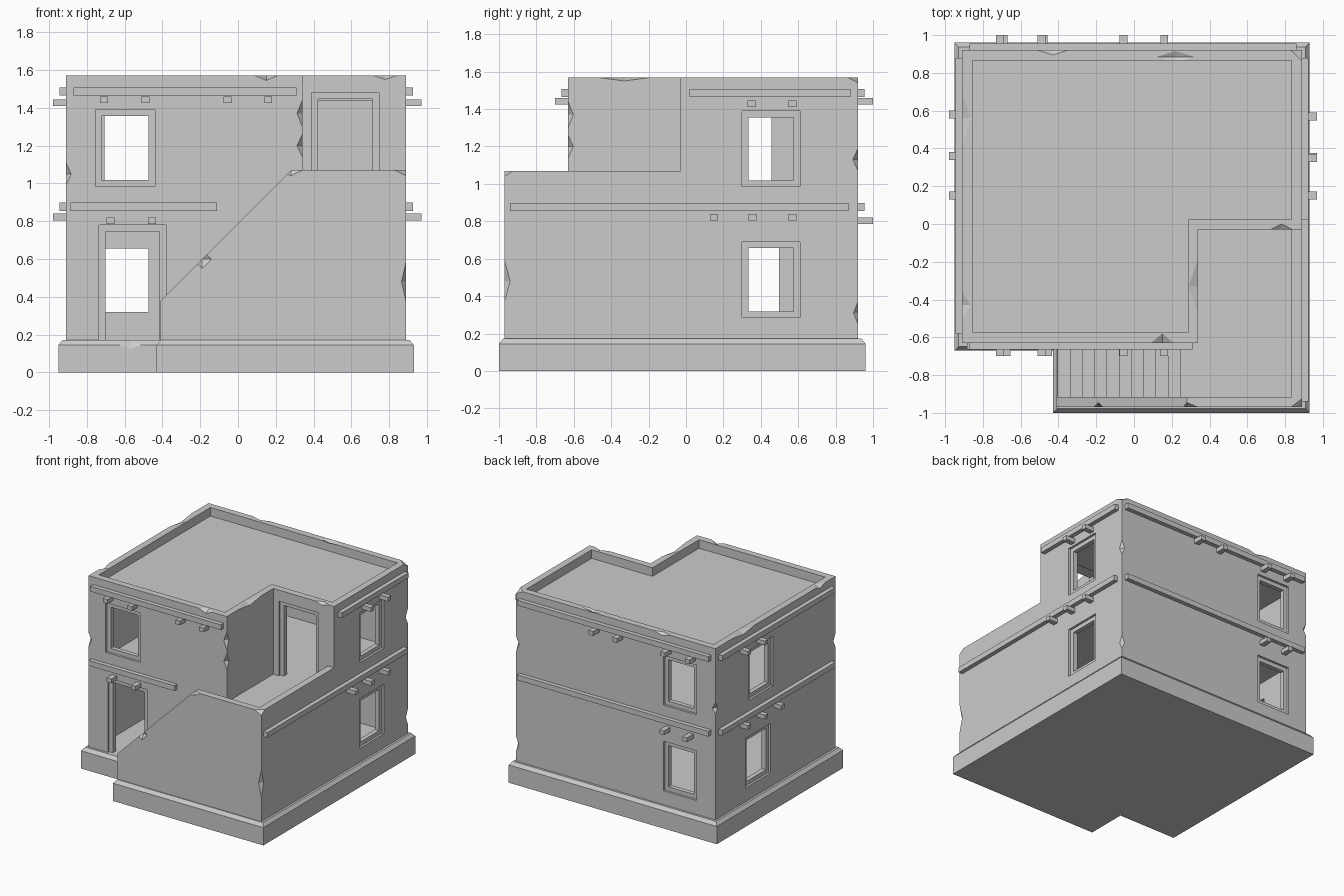
import bpy, bmesh

if "Cube" in bpy.data.objects:
    bpy.data.objects.remove(bpy.data.objects["Cube"])

X0, X1, Y0, Y1 = -0.91, 0.89, -0.63, 0.92      # main outer wall planes
STAIR_Y, MID, TOP, T = -0.97, 0.87, 1.57, 0.055


def finish(name, bm):
    bmesh.ops.recalc_face_normals(bm, faces=bm.faces)
    me = bpy.data.meshes.new(name)
    bm.to_mesh(me)
    bm.free()
    ob = bpy.data.objects.new(name, me)
    bpy.context.collection.objects.link(ob)
    return ob


def loft(name, rings):
    """Closed solid through matching rings of 3D points."""
    bm = bmesh.new()
    vs = [[bm.verts.new(p) for p in r] for r in rings]
    n = len(rings[0])
    for a, b in zip(vs, vs[1:]):
        for i in range(n):
            j = (i + 1) % n
            bm.faces.new((a[i], a[j], b[j], b[i]))
    bm.faces.new(vs[0][::-1])
    bm.faces.new(vs[-1])
    return finish(name, bm)


def prism(name, pts, z0, z1):
    return loft(name, [[(x, y, z) for x, y in pts] for z in (z0, z1)])


def wall_profile(name, pts, y0, y1):
    return loft(name, [[(x, y, z) for x, z in pts] for y in (y0, y1)])


def box(name, x0, x1, y0, y1, z0, z1):
    return prism(name, [(x0, y0), (x1, y0), (x1, y1), (x0, y1)], z0, z1)


def cut(ob, cutter):
    m = ob.modifiers.new("cut", 'BOOLEAN')
    m.object, m.operation, m.solver = cutter, 'DIFFERENCE', 'EXACT'
    bpy.context.view_layer.objects.active = ob
    bpy.ops.object.modifier_apply(modifier=m.name)
    bpy.data.objects.remove(cutter, do_unlink=True)


def side_box(name, side, a, b, near, far, z0, z1):
    """Box on a wall: a..b along it, near..far measured outward from it."""
    if side in ('front', 'back', 'terrace'):
        p, s = {'front': (Y0, -1), 'back': (Y1, 1), 'terrace': (-0.03, -1)}[side]
        lo, hi = sorted((p + s * near, p + s * far))
        return box(name, a, b, lo, hi, z0, z1)
    p, s = (X0, -1) if side == 'left' else (X1, 1)
    lo, hi = sorted((p + s * near, p + s * far))
    return box(name, lo, hi, a, b, z0, z1)


def opening(ob, side, a, b, z0, z1, door=False):
    """Shallow recessed frame, then the opening through the wall."""
    f = 0.034
    cut(ob, side_box("cutter", side, a, b, -0.018, 0.05, z0, z1))
    cut(ob, side_box("cutter", side, a + f, b - f, -0.12, 0.05,
                     z0 if door else z0 + f, z1 - f))


def chip(ob, c, size):
    """Diamond-shaped nick out of an edge."""
    bm = bmesh.new()
    for i in range(3):
        for s in (-1, 1):
            p = list(c)
            p[i] += s * size[i]
            bm.verts.new(p)
    bmesh.ops.convex_hull(bm, input=bm.verts)
    cut(ob, finish("cutter", bm))


# Plinth with a chamfered top
def plinth_outline(d):
    return [(-.95 + d, -.67 + d), (-.43 + d, -.67 + d), (-.43 + d, -1 + d),
            (.93 - d, -1 + d), (.93 - d, .96 - d), (-.95 + d, .96 - d)]


plinth = loft("plinth", [[(x, y, z) for x, y in plinth_outline(d)]
                         for z, d in ((0, 0), (.145, 0), (.172, .022))])
chip(plinth, (-.57, -.67, .175), (.14, .03, .05))

# Lower storey, hollow
lower = box("lower_storey", X0, X1, Y0, Y1, .17, MID)
cut(lower, box("cutter", X0 + T, X1 - T, Y0 + T, Y1 - T, .1, .80))
opening(lower, 'front', -.735, -.38, .1, .78, True)
opening(lower, 'back', -.74, -.44, .285, .69)
opening(lower, 'right', .30, .61, .285, .69)
opening(lower, 'left', .21, .53, .285, .69)
chip(lower, (X1, Y1, .31), (.025, .025, .06))


# Upper storey, L-shaped and hollow, with a sunken roof
def upper_outline(d):
    return [(X0 + d, Y0 + d), (.34 - d, Y0 + d), (.34 - d, -.03 + d),
            (X1 - d, -.03 + d), (X1 - d, Y1 - d), (X0 + d, Y1 - d)]


upper = prism("upper_storey", upper_outline(0), MID, TOP)
cut(upper, prism("cutter", upper_outline(T), .8, 1.44))
cut(upper, prism("cutter", upper_outline(T), 1.50, 1.7))
opening(upper, 'terrace', .39, .745, .8, 1.48, True)
opening(upper, 'front', -.755, -.44, .985, 1.39)
opening(upper, 'back', -.74, -.44, .985, 1.39)
opening(upper, 'right', .30, .61, .985, 1.39)
opening(upper, 'left', .18, .49, .985, 1.39)
for x, y, z, l in ((X0, Y0, 1.05, .06), (.34, Y0, 1.37, .07), (.34, Y0, 1.2, .06),
                   (X1, Y1, 1.13, .06), (X0, Y1, 1.08, .05)):
    chip(upper, (x, y, z), (.028, .028, l))
for c, s in (((X0, .56, TOP), (.045, .14, .02)), ((X0, -.43, TOP), (.045, .07, .02)),
             ((.15, Y0, TOP), (.06, .05, .025)), ((.34, -.33, TOP), (.05, .15, .02)),
             ((.22, .885, TOP), (.1, .03, .015)), ((-.43, Y1, TOP), (.08, .025, .02)),
             ((.78, -.03, TOP), (.06, .03, .02)), ((X1, Y1, TOP), (.06, .06, .03))):
    chip(upper, c, s)

# Stairs rising to the terrace floor
N, RUN, RISE = 11, .065, .70 / 11
steps = [(X1, .17), (-.405, .17)]
for i in range(N):
    x = -.405 + RUN * i
    z = .17 + RISE * (i + 1)
    steps += [(x, z), (x + RUN if i < N - 1 else X1, z)]
wall_profile("stairs", steps, STAIR_Y + T, Y0)

# Sloping outer wall of the stairs
stair_wall = wall_profile("stair_wall", [(-.41, .17), (X1, .17), (X1, 1.07),
                                         (.28, 1.07), (-.41, .38)],
                          STAIR_Y, STAIR_Y + T)
chip(stair_wall, (X1, STAIR_Y, .48), (.025, .03, .11))
chip(stair_wall, (X1, STAIR_Y, 1.07), (.06, .045, .03))
chip(stair_wall, (.28, STAIR_Y, 1.07), (.06, .025, .03))
chip(stair_wall, (-.19, STAIR_Y, .6), (.05, .025, .05))

# Terrace side: wall under the floor edge is the stair block, parapet above
box("terrace_parapet", X1 - T, X1, STAIR_Y + T, -.03, MID, 1.07)

# Long timber belts: side, start, end, bottom
for side, a, b, z in (('front', -.87, .31, 1.465), ('front', -.885, -.11, .855),
                      ('back', -.87, .86, 1.465), ('back', -.87, .86, .855),
                      ('right', .02, .88, 1.465), ('right', -.94, .87, .855),
                      ('left', -.58, .88, 1.465), ('left', -.58, .88, .855)):
    side_box(side + "_belt", side, a, b, -.01, .035, z, z + .043)

# Short beam ends under the belts
four = (-.71, -.49, -.055, .16)
for side, spots, z in (('front', four, 1.425), ('front', (-.675, -.455), .785),
                       ('back', four, 1.425), ('back', (-.69, -.48), .785),
                       ('right', (.35, .57), 1.41), ('right', (.15, .355, .57), .805),
                       ('left', (.36, .58), 1.41), ('left', (.15, .36, .58), .805)):
    for c in spots:
        reach = .08 if side in ('back', 'right') else .07
        side_box(side + "_beam_end", side, c - .021, c + .021, -.01, reach, z, z + .035)
